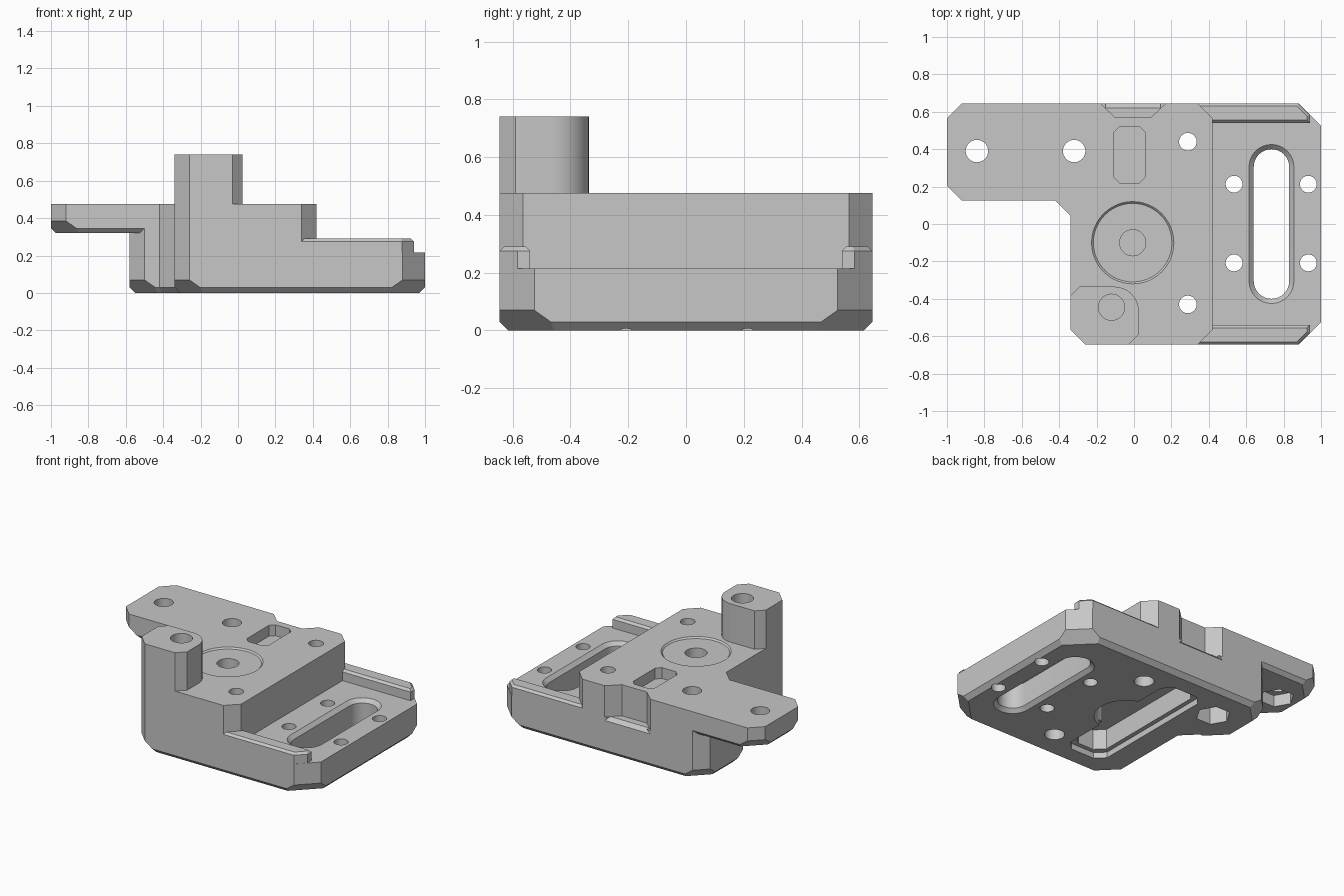
import bpy, bmesh
from itertools import combinations
from math import cos, sin, radians
from mathutils import Vector, Matrix

cube = bpy.data.objects.get("Cube")
if cube:
    bpy.data.objects.remove(cube, do_unlink=True)

GREY = (0.57, 0.57, 0.57, 1)
grey = bpy.data.materials.new("machined_grey")
grey.use_nodes = True
grey.diffuse_color = GREY
grey.node_tree.nodes["Principled BSDF"].inputs["Base Color"].default_value = GREY


def arc(x, y, r, a0, a1, n):
    return [(x + r * cos(radians(a0 + (a1 - a0) * i / n)),
             y + r * sin(radians(a0 + (a1 - a0) * i / n))) for i in range(n + 1)]


def circle(x, y, r, n=32):
    return arc(x, y, r, 0, 360, n)[:-1]


def stadium(x, y, r, half):
    return arc(x, y + half - r, r, 0, 180, 16) + arc(x, y - half + r, r, 180, 360, 16)


def box(x0, x1, y0, y1, sw=0, se=0, ne=0, nw=0):
    """Counter-clockwise rectangle with optional cut corners."""
    pts = []
    for x, y, c, first, last in ((x0, y0, sw, (0, 1), (1, 0)), (x1, y0, se, (-1, 0), (0, 1)),
                                 (x1, y1, ne, (0, -1), (-1, 0)), (x0, y1, nw, (1, 0), (0, -1))):
        if c:
            pts += [(x + first[0] * c, y + first[1] * c), (x + last[0] * c, y + last[1] * c)]
        else:
            pts.append((x, y))
    return pts


def finish(name, bm):
    bmesh.ops.recalc_face_normals(bm, faces=bm.faces)
    mesh = bpy.data.meshes.new(name)
    bm.to_mesh(mesh)
    bm.free()
    mesh.materials.append(grey)
    return bpy.data.objects.new(name, mesh)


def cutter(name, *levels):
    """Solid through matching outlines, given as (z, outline) pairs."""
    bm = bmesh.new()
    rings = [[bm.verts.new((x, y, z)) for x, y in pts] for z, pts in levels]
    for a, b in zip(rings, rings[1:]):
        for i in range(len(a)):
            j = (i + 1) % len(a)
            bm.faces.new((a[i], a[j], b[j], b[i]))
    bm.faces.new(rings[0][::-1])
    bm.faces.new(rings[-1])
    return finish(name, bm)


def prism(name, pts, z0, z1, edge=0, corner=0, top=False):
    """Convex prism; straight and diagonal sides get their own 45 degree chamfer."""
    planes = [(Vector((0, 0, 1)), z1), (Vector((0, 0, -1)), -z0)]
    for (xa, ya), (xb, yb) in zip(pts, pts[1:] + pts[:1]):
        dx, dy = xb - xa, yb - ya
        side = Vector((dy, -dx, 0)).normalized()
        planes.append((side, side.dot(Vector((xa, ya, 0)))))
        size = corner if abs(dx) > 1e-4 and abs(dy) > 1e-4 else edge
        if size:
            slope = side + Vector((0, 0, 1 if top else -1))
            z = z1 - size if top else z0 + size
            planes.append((slope, slope.dot(Vector((xa, ya, z)))))
    # Corners of the solid are the plane meetings that no plane cuts away
    bm = bmesh.new()
    for trio in combinations(planes, 3):
        m = Matrix([n for n, d in trio])
        if abs(m.determinant()) > 1e-3:
            p = m.inverted() @ Vector([d for n, d in trio])
            if all(n.dot(p) < d + 1e-5 for n, d in planes):
                bm.verts.new([round(c, 5) for c in p])
    bmesh.ops.remove_doubles(bm, verts=bm.verts[:], dist=1e-4)
    bmesh.ops.convex_hull(bm, input=bm.verts[:])
    bmesh.ops.dissolve_limit(bm, angle_limit=radians(1), verts=bm.verts[:], edges=bm.edges[:])
    return finish(name, bm)


def combine(target, parts, operation):
    group = bpy.data.collections.new("helpers")
    bpy.context.scene.collection.children.link(group)
    for part in parts:
        part.hide_render = True
        group.objects.link(part)
    mod = target.modifiers.new("combine", "BOOLEAN")
    mod.operation, mod.solver = operation, "EXACT"
    mod.operand_type, mod.collection = "COLLECTION", group
    graph = bpy.context.evaluated_depsgraph_get()
    mesh = bpy.data.meshes.new_from_object(target.evaluated_get(graph))
    target.modifiers.clear()
    target.data = mesh
    for part in parts:
        bpy.data.objects.remove(part, do_unlink=True)
    bpy.data.collections.remove(group)


W = 0.645  # half depth of the block

# Solid parts
body = prism("mounting_block", box(-0.34, 1, -W, W, 0.08, 0.12, 0.12), 0, 0.215, 0.03, 0.07)
bpy.context.scene.collection.objects.link(body)
rail = [(0.3, 0.54), (0.94, 0.54), (0.94, 0.583), (0.878, W), (0.3, W)]
solids = [
    prism("foot", box(-0.58, 0, 0.125, W, sw=0.08, nw=0.08), 0, 0.4, 0.03, 0.07),
    prism("gusset", [(-0.42, 0.125), (-0.34, 0.045), (-0.2, 0.045), (-0.2, 0.3), (-0.42, 0.3)],
          0, 0.475, 0, 0.03),
    prism("upper_block", box(-0.34, 0.42, -W, W, 0.08, 0.08, 0.08), 0.1, 0.475),
    prism("wing", box(-1, 0, 0.125, W, sw=0.08, nw=0.08), 0.32, 0.475, 0.025, 0.065),
    prism("tower", [(-0.34, -0.565), (-0.26, -W), (-0.03, -W), (0.025, -0.59)]
          + arc(-0.105, -0.465, 0.13, 0, 90, 8) + [(-0.29, -0.335), (-0.34, -0.385)], 0.15, 0.74),
    prism("back_rail", rail, 0.12, 0.29, 0.015, 0.015, True),
    prism("front_rail", [(x, -y) for x, y in reversed(rail)], 0.12, 0.29, 0.015, 0.015, True),
]
combine(body, solids, "UNION")

# Long slot with chamfered rims
wide, narrow = stadium(0.735, 0, 0.12, 0.425), stadium(0.735, 0, 0.095, 0.4)
cuts = [cutter("slot", (-0.1, wide), (0, wide), (0.025, narrow),
               (0.19, narrow), (0.215, wide), (0.3, wide))]
# Plate screw holes and counterbored upper holes
for y in (-0.208, 0.213):
    for x in (0.535, 0.932):
        cuts.append(cutter("screw_hole", (-0.1, circle(x, y, 0.045)), (0.6, circle(x, y, 0.045))))
for y in (-0.43, 0.44):
    small, big = circle(0.288, y, 0.047), circle(0.288, y, 0.063)
    cuts.append(cutter("bolt_hole", (-0.1, big), (0.15, big), (0.151, small), (0.6, small)))
# Wing holes with hexagonal nut pockets beneath
for x, z in ((-0.84, 0.4), (-0.32, 0.15)):
    hole, nut = circle(x, 0.39, 0.06), circle(x, 0.39, 0.11, 6)
    cuts.append(cutter("wing_hole", (-0.1, hole), (0.6, hole)))
    cuts.append(cutter("nut_pocket", (-0.1, nut), (z, nut)))
# Round recess, blind holes and top pocket
ring = circle(-0.007, -0.1, 0.22, 48)
cuts.append(cutter("recess", (0.465, circle(-0.007, -0.1, 0.21, 48)), (0.475, ring), (0.6, ring)))
for name, x, y, z in (("hub_hole", -0.007, -0.1, 0.36), ("tower_hole", -0.12, -0.445, 0.55)):
    cuts.append(cutter(name, (z, circle(x, y, 0.07)), (0.9, circle(x, y, 0.07))))
pocket = box(-0.107, 0.06, 0.22, 0.52, 0.03, 0.03, 0.03, 0.03)
cuts.append(cutter("top_pocket", (0.4, pocket), (0.6, pocket)))
# Notch in the back wall with a sloped lip
notch = [(-0.27, 0.73), (-0.1, 0.57), (0.09, 0.57), (0.26, 0.73)]
cuts.append(cutter("notch", (0.26, notch), (0.6, notch)))
cuts.append(cutter("notch_lip", (0.235, box(-0.18, 0.17, W, 0.75)),
                   (0.26, box(-0.153, 0.143, 0.62, 0.75))))
# Stepped pocket in the underside with a round bulge
for name, grow, z in (("pocket_step", 0.03, 0.04), ("pocket", 0, 0.18)):
    shape = box(-0.12 - grow, 0.12 + grow, -0.47 - grow, 0.47 + grow, 0.06, 0.06, 0.06, 0.06)
    cuts.append(cutter(name, (-0.1, shape), (z, shape)))
cuts.append(cutter("bulge", (-0.1, circle(0.09, 0.03, 0.2)), (0.18, circle(0.09, 0.03, 0.2))))
combine(body, cuts, "DIFFERENCE")

# Flat faces with smooth bores
bpy.ops.object.select_all(action="DESELECT")
body.select_set(True)
bpy.context.view_layer.objects.active = body
bpy.ops.object.shade_smooth_by_angle(angle=radians(25))
